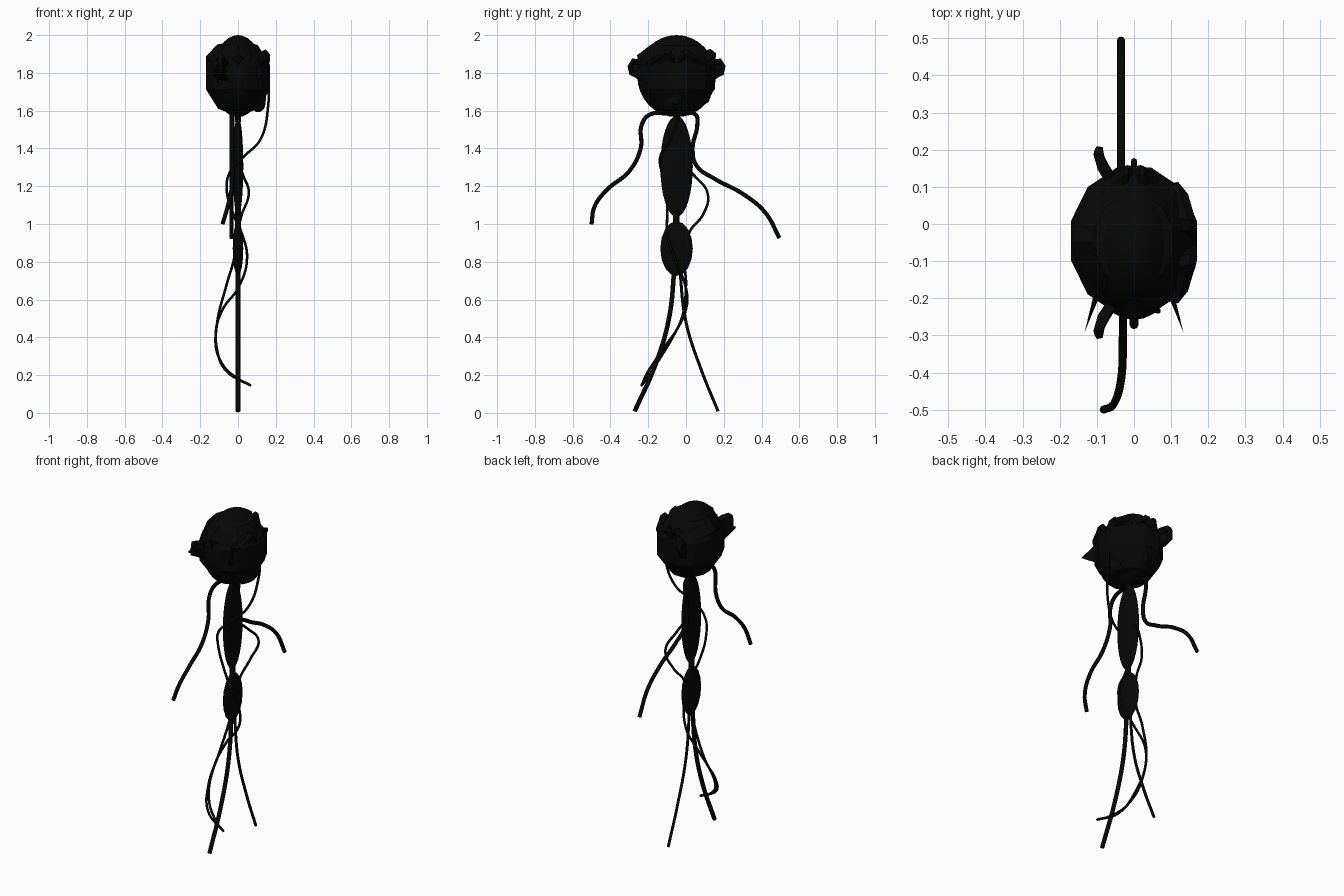
import bpy
from math import radians

black = bpy.data.materials.new("black")
black.diffuse_color = (0.002, 0.002, 0.002, 1)


def finish(name, smooth=False):
    o = bpy.context.object
    o.name = name
    o.data.materials.append(black)
    if smooth:
        bpy.ops.object.shade_smooth()
    return o


def ellipsoid(name, loc, scale, seg=32, rings=16, smooth=False, turn=0):
    bpy.ops.mesh.primitive_uv_sphere_add(segments=seg, ring_count=rings, radius=1, location=loc)
    o = bpy.context.object
    if turn:  # turn first so the scale still follows the world axes
        o.rotation_euler.z = radians(turn)
        bpy.ops.object.transform_apply(location=False, rotation=True, scale=False)
    o.scale = scale
    return finish(name, smooth)


def face_mask(name, loc, scale, turn):
    bpy.ops.mesh.primitive_monkey_add(size=2, location=loc, rotation=(0, 0, radians(turn)))
    bpy.context.object.scale = scale
    return finish(name)


def tube(name, pts, r):
    cu = bpy.data.curves.new(name, 'CURVE')
    cu.dimensions = '3D'
    cu.bevel_depth = r
    cu.bevel_resolution = 2
    cu.resolution_u = 8
    cu.use_fill_caps = True
    sp = cu.splines.new('BEZIER')
    sp.bezier_points.add(len(pts) - 1)
    for bp, p in zip(sp.bezier_points, pts):
        bp.co = p
        bp.handle_left_type = bp.handle_right_type = 'AUTO'
    cu.materials.append(black)
    o = bpy.data.objects.new(name, cu)
    bpy.context.collection.objects.link(o)
    return o


# head: smooth skull, low-poly shell over the sides, two low-poly faces pushed through
ellipsoid("skull", (0, -0.05, 1.783), (0.135, 0.208, 0.217), smooth=True)
ellipsoid("head_shell", (0, -0.045, 1.778), (0.185, 0.215, 0.208), 12, 5, turn=15)
face_mask("side_face", (0, -0.05, 1.78), (0.19, 0.2, 0.19), 90)
face_mask("back_face", (0, -0.05, 1.798), (0.09, 0.245, 0.17), 180)

# thin swept fins at the front of the head
for side, label in ((1, "right"), (-1, "left")):
    bpy.ops.mesh.primitive_cone_add(vertices=8, radius1=1, depth=1,
                                    location=(side * 0.113, -0.23, 1.8),
                                    rotation=(radians(90), 0, side * radians(18)))
    bpy.context.object.scale = (0.01, 0.08, 0.13)
    finish(label + "_fin")

# torso, pelvis and the joints between them
ellipsoid("torso", (0, -0.05, 1.305), (0.028, 0.086, 0.268))
ellipsoid("pelvis", (0, -0.05, 0.87), (0.028, 0.086, 0.145), 16, 8)
tube("waist", [(0, -0.052, 1.09), (0, -0.052, 0.98)], 0.017)
tube("neck", [(0, -0.05, 1.62), (0, -0.05, 1.54)], 0.017)

# arms
tube("front_arm", [(-0.03, -0.09, 1.585), (-0.03, -0.19, 1.58), (-0.03, -0.233, 1.53),
                   (-0.03, -0.24, 1.40), (-0.03, -0.30, 1.28), (-0.035, -0.42, 1.18),
                   (-0.055, -0.485, 1.09), (-0.082, -0.50, 1.0)], 0.011)
tube("back_arm", [(-0.035, -0.01, 1.585), (-0.035, 0.05, 1.58), (-0.035, 0.06, 1.53),
                  (-0.035, 0.035, 1.40), (-0.035, 0.055, 1.31), (-0.035, 0.15, 1.24),
                  (-0.035, 0.30, 1.16), (-0.035, 0.42, 1.06), (-0.035, 0.495, 0.925)], 0.011)

# legs
tube("front_leg", [(0, -0.06, 0.78), (0, -0.09, 0.50), (0, -0.16, 0.26), (0, -0.272, 0.008)], 0.012)
tube("back_leg", [(0, -0.035, 0.78), (0, 0.0, 0.48), (0, 0.08, 0.23), (0, 0.17, 0.008)], 0.008)

# thin strands winding round the body
tube("long_strand", [(0.162, -0.02, 1.76), (0.16, -0.03, 1.63), (0.12, -0.08, 1.45),
                     (0.035, -0.135, 1.36), (-0.04, -0.13, 1.28), (-0.06, -0.105, 1.19),
                     (-0.02, -0.10, 1.04), (0.02, -0.10, 0.95), (0.048, -0.06, 0.82),
                     (0.0, 0.0, 0.66), (-0.08, 0.0, 0.55), (-0.118, -0.06, 0.42),
                     (-0.09, -0.15, 0.27), (0.0, -0.21, 0.18), (0.068, -0.235, 0.145)], 0.007)
tube("short_strand", [(0.0, -0.03, 1.32), (0.03, 0.05, 1.25), (0.057, 0.115, 1.16),
                      (0.02, 0.09, 1.05), (0.0, 0.02, 0.96), (-0.02, -0.01, 0.82),
                      (-0.06, 0.0, 0.68), (-0.11, -0.03, 0.48), (-0.112, -0.12, 0.34),
                      (-0.06, -0.20, 0.22), (0.068, -0.235, 0.145)], 0.007)
